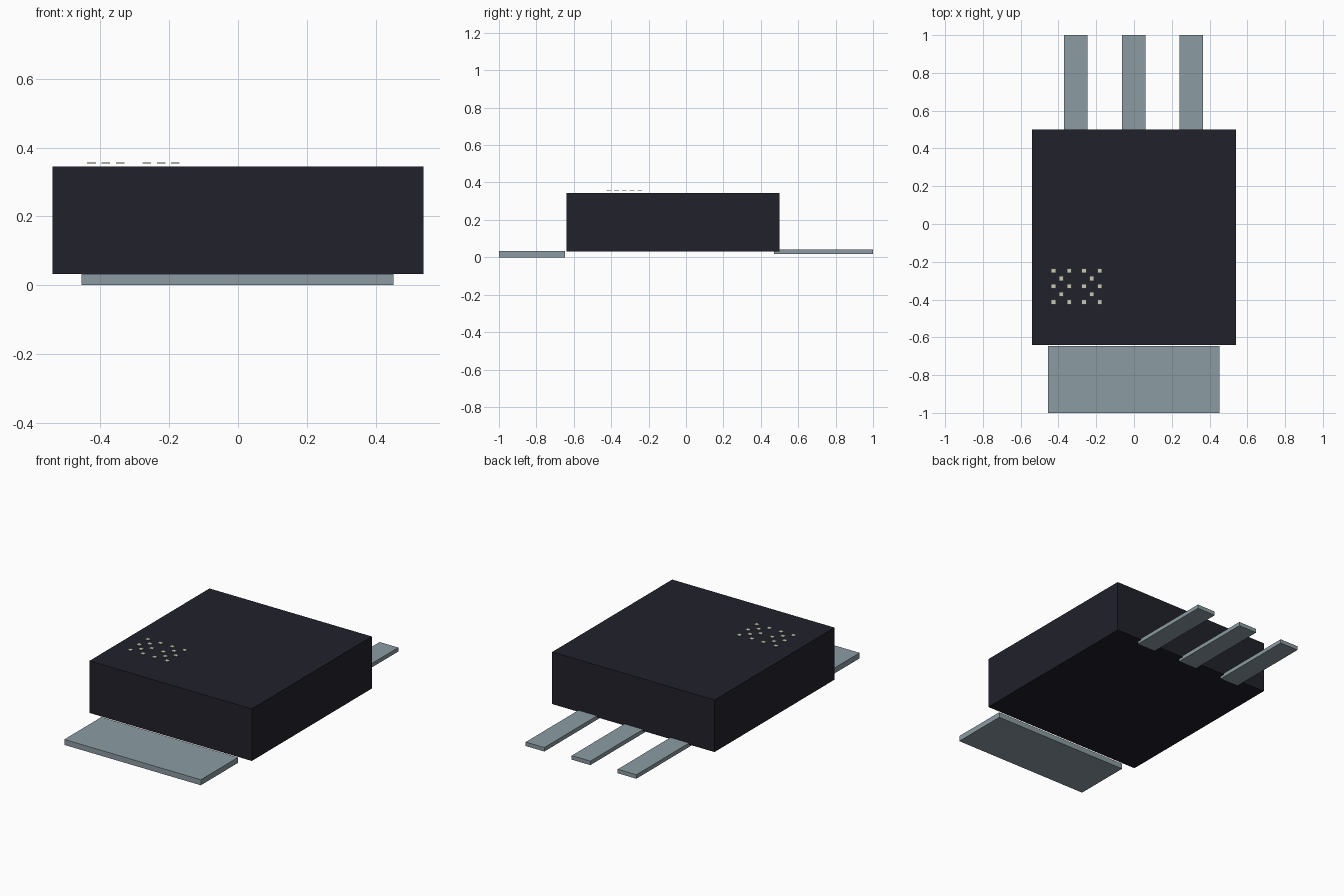
import bpy
import bmesh
from mathutils import Matrix, Vector

default = bpy.data.objects.get("Cube")
if default:
    bpy.data.objects.remove(default, do_unlink=True)


def make_material(name, rgb):
    mat = bpy.data.materials.new(name)
    mat.use_nodes = True
    color = (*rgb, 1.0)
    mat.diffuse_color = color
    mat.node_tree.nodes["Principled BSDF"].inputs["Base Color"].default_value = color
    return mat


dark_plastic = make_material("dark plastic", (0.015, 0.015, 0.024))
grey_metal = make_material("grey metal", (0.26, 0.33, 0.36))
pale_ink = make_material("pale ink", (0.58, 0.58, 0.47))


def add_box(bm, low, high):
    low, high = Vector(low), Vector(high)
    matrix = Matrix.Translation((low + high) / 2) @ Matrix.Diagonal((*(high - low), 1))
    bmesh.ops.create_cube(bm, size=1, matrix=matrix)


def make_boxes(name, boxes, mat):
    mesh = bpy.data.meshes.new(name)
    bm = bmesh.new()
    for low, high in boxes:
        add_box(bm, low, high)
    bm.to_mesh(mesh)
    bm.free()
    mesh.materials.append(mat)
    obj = bpy.data.objects.new(name, mesh)
    bpy.context.collection.objects.link(obj)
    return obj


# Moulded package body
make_boxes("package_body", [((-0.54, -0.64, 0.032), (0.54, 0.50, 0.345))], dark_plastic)

# Wide mounting tab at the front
make_boxes("front_tab", [((-0.455, -1.0, 0), (0.453, -0.647, 0.033))], grey_metal)

# Three flat leads at the back
for side, x in (("right", -0.308), ("middle", -0.002), ("left", 0.304)):
    make_boxes(f"{side}_lead", [((x - 0.062, 0.47, 0.017), (x + 0.062, 1.0, 0.041))], grey_metal)

# Two plain checkered blocks of pale dots on the top
dots = []
pitch, half = 0.0415, 0.0125
for block_x in (-0.426, -0.265):
    for col in range(3):
        for row in range(5):
            if (col + row) % 2 == 0:
                x = block_x + col * pitch
                y = -0.413 + row * pitch
                dots.append(((x - half, y - half, 0.354), (x + half, y + half, 0.357)))
make_boxes("dot_marks", dots, pale_ink)
